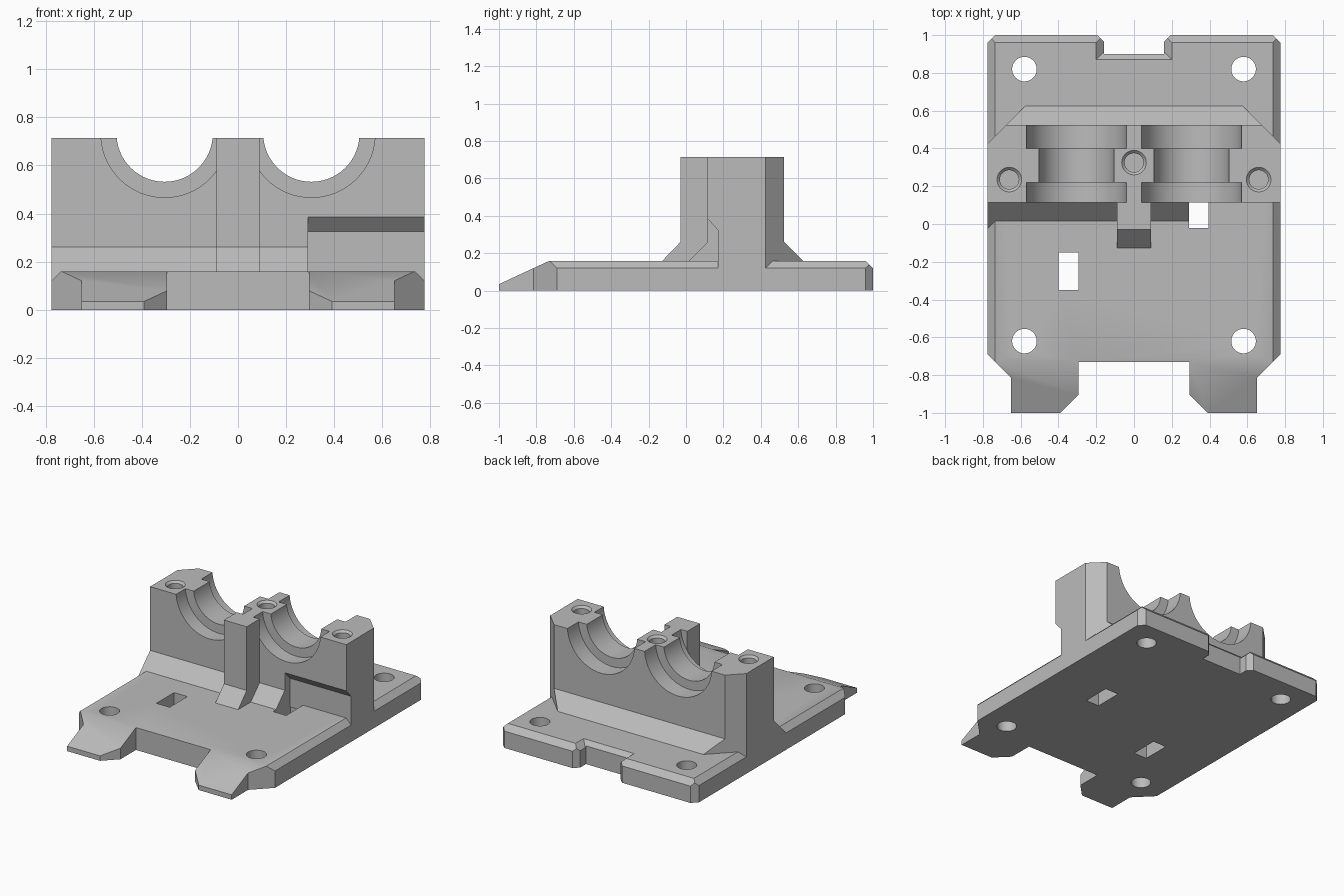
import bpy, bmesh, math
from mathutils import Matrix, Vector

if "Cube" in bpy.data.objects:
    bpy.data.objects.remove(bpy.data.objects["Cube"])

grey = bpy.data.materials.new("plain grey")
grey.use_nodes = True
grey.diffuse_color = (0.5, 0.5, 0.5, 1)
grey.node_tree.nodes["Principled BSDF"].inputs["Base Color"].default_value = (0.5, 0.5, 0.5, 1)


def finish(bm, name):
    bmesh.ops.recalc_face_normals(bm, faces=bm.faces)
    mesh = bpy.data.meshes.new(name)
    bm.to_mesh(mesh)
    bm.free()
    mesh.materials.append(grey)
    ob = bpy.data.objects.new(name, mesh)
    bpy.context.collection.objects.link(ob)
    return ob


def prism_mesh(points, axis, lo, hi):
    """Extrude a 2D outline along x (points are y, z) or z (points are x, y)."""
    bm = bmesh.new()
    place = (lambda p: (lo, p[0], p[1])) if axis == "x" else (lambda p: (p[0], p[1], lo))
    face = bm.faces.new([bm.verts.new(place(p)) for p in points])
    moved = bmesh.ops.extrude_face_region(bm, geom=[face])["geom"]
    step = Vector((hi - lo, 0, 0)) if axis == "x" else Vector((0, 0, hi - lo))
    bmesh.ops.translate(bm, vec=step, verts=[g for g in moved if isinstance(g, bmesh.types.BMVert)])
    return bm


def prism(name, points, axis, lo, hi):
    return finish(prism_mesh(points, axis, lo, hi), name)


def cylinder(name, r, depth, centre, along_y=False, r_top=None, sides=64):
    bm = bmesh.new()
    turn = Matrix.Rotation(math.pi / 2, 4, "X") if along_y else Matrix()
    bmesh.ops.create_cone(bm, cap_ends=True, segments=sides, radius1=r, radius2=r_top or r,
                          depth=depth, matrix=Matrix.Translation(centre) @ turn)
    return finish(bm, name)


def rect(x0, x1, y0, y1):
    return [(x0, y0), (x1, y0), (x1, y1), (x0, y1)]


def mirrored(half):
    return half + [(-x, y) for x, y in reversed(half)]


def combine(ob, tool, operation="DIFFERENCE"):
    mod = ob.modifiers.new("cut", "BOOLEAN")
    mod.operation, mod.solver, mod.object = operation, "EXACT", tool
    bpy.context.view_layer.objects.active = ob
    bpy.ops.object.modifier_apply(modifier=mod.name)
    bpy.data.objects.remove(tool)


W, THICK, CH, TOP = 0.775, 0.16, 0.04, 0.715

# Base plate: notched slab with chamfered sides and back
bm = prism_mesh(mirrored([(W, -1.1), (W, 1), (0.16, 1), (0.16, 0.91)]), "z", 0, THICK)
rim = [e for e in bm.edges if all(v.co.z > 0.1 for v in e.verts)
       and not all(v.co.y < -1 for v in e.verts)]
bmesh.ops.bevel(bm, geom=rim, offset=CH, segments=1, affect="EDGES")
plate = finish(bm, "base_plate")

# Plan outline with front tabs and clipped corners
outline = mirrored([(0.295, -0.73), (0.295, -0.905), (0.39, -1), (0.65, -1), (0.65, -0.815),
                    (W, -0.69), (W, 0.96), (0.735, 1), (0.195, 1), (0.16, 0.965),
                    (0.16, 0.9), (0, 0.9)][:-1])
combine(plate, prism("outline_cutter", outline, "z", -0.1, 0.3), "INTERSECT")

# Sloped tab tops
combine(plate, prism("tab_cutter", [(-1.108, -0.015), (-0.73, THICK), (-0.73, 0.4), (-1.108, 0.4)],
                     "x", -1, 1))

# Mounting holes and rectangular slots
for x in (-0.58, 0.58):
    for y in (-0.62, 0.82):
        combine(plate, cylinder("hole_cutter", 0.065, 1, (x, y, 0)))
for slot in (rect(-0.4, -0.295, -0.35, -0.15), rect(0.29, 0.395, -0.02, 0.18)):
    combine(plate, prism("slot_cutter", slot, "z", -0.2, 0.4))

# Bearing block with sloped feet
FRONT, BACK, FOOT = 0.115, 0.525, 0.26
block = prism("bearing_block", [(FRONT - 0.14, 0.12), (FRONT, FOOT), (FRONT, TOP), (BACK, TOP),
                                (BACK, FOOT), (BACK + 0.14, 0.12)], "x", -W, W)

# Clipped back corners
for s in (-1, 1):
    corner = [(s * (W + 0.1), 0.325), (s * (W - 0.35), 0.775), (s * (W + 0.1), 0.775)]
    combine(block, prism("corner_cutter", corner, "z", 0, 1))

# Relief pocket with a sloped roof
combine(block, prism("pocket_cutter", [(-0.2, 0), (0.17, 0), (0.17, 0.325), (FRONT, 0.385),
                                       (-0.2, 0.7)], "x", 0.29, 1))

# Stepped bearing seats
for x in (-0.305, 0.305):
    combine(block, cylinder("seat_cutter", 0.2, 1, (x, 0.32, 0.732), True, sides=96))
    for y in (FRONT - 0.195, BACK + 0.175):
        combine(block, cylinder("step_cutter", 0.265, 0.6, (x, y - 0.0 if y > 0.3 else y, 0.732),
                                True, sides=96))

# Screw holes with countersunk rims
for x, y in ((-0.66, 0.235), (0, 0.325), (0.66, 0.235)):
    combine(block, cylinder("screw_cutter", 0.05, 0.8, (x, y, TOP)))
    combine(block, cylinder("rim_cutter", 0.05, 0.03, (x, y, TOP), r_top=0.08))

# Centre rib
rib = prism("centre_rib", [(-0.165, 0.12), (-0.03, FOOT), (-0.03, TOP), (FRONT, TOP),
                           (FRONT, 0.12)], "x", -0.09, 0.09)

# Smooth curved walls, keep the edges sharp
for ob in bpy.context.scene.objects:
    ob.select_set(ob in (plate, block, rib))
bpy.context.view_layer.objects.active = block
bpy.ops.object.shade_smooth_by_angle(angle=math.radians(30))
